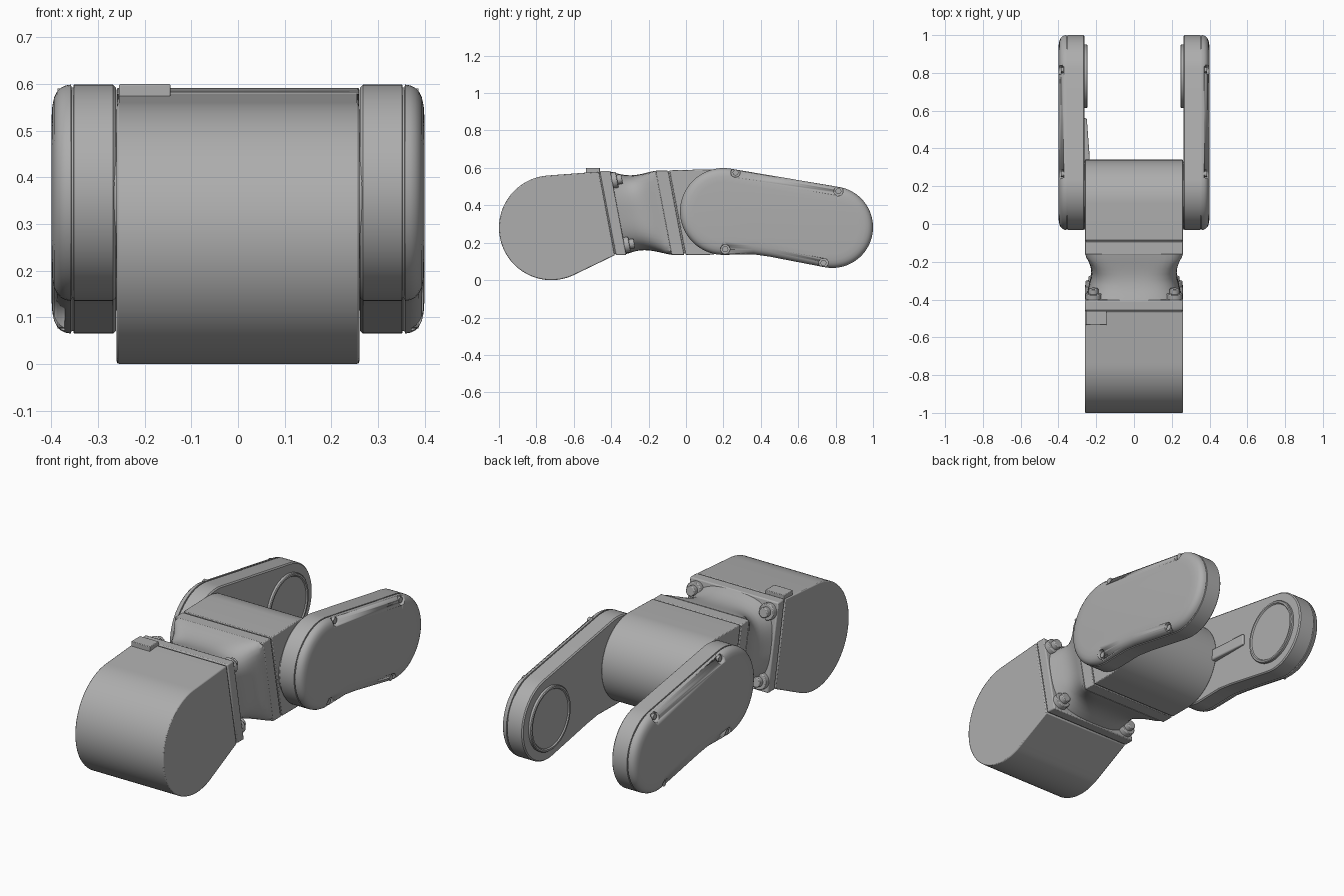
import bpy, bmesh, math
from mathutils import Vector

if "Cube" in bpy.data.objects:
    bpy.data.objects.remove(bpy.data.objects["Cube"])

grey = bpy.data.materials.new("machine_grey")
grey.diffuse_color = (0.42, 0.42, 0.42, 1)
grey.use_nodes = True
grey.node_tree.nodes["Principled BSDF"].inputs["Base Color"].default_value = grey.diffuse_color
SLANT = -0.19          # lean of the joint planes, dy/dz
MID = 0.36             # height of the neck centre


def finish(name, bm, bevel=0.0, angle=30):
    bmesh.ops.remove_doubles(bm, verts=bm.verts, dist=1e-5)
    bmesh.ops.recalc_face_normals(bm, faces=bm.faces)
    me = bpy.data.meshes.new(name)
    bm.to_mesh(me)
    bm.free()
    ob = bpy.data.objects.new(name, me)
    bpy.context.collection.objects.link(ob)
    me.materials.append(grey)
    bpy.context.view_layer.objects.active = ob
    ob.select_set(True)
    bpy.ops.object.shade_smooth_by_angle(angle=math.radians(angle))
    ob.select_set(False)
    if bevel:
        m = ob.modifiers.new("bevel", 'BEVEL')
        m.width, m.segments, m.limit_method = bevel, 2, 'ANGLE'
        m.angle_limit = math.radians(35)
    return ob


def loft(name, rings, **kw):
    """Skin equal-length rings of points and cap both ends."""
    bm = bmesh.new()
    vs = [[bm.verts.new(p) for p in r] for r in rings]
    n = len(vs[0])
    for a, b in zip(vs, vs[1:]):
        for i in range(n):
            bm.faces.new((a[i], a[(i + 1) % n], b[(i + 1) % n], b[i]))
    bm.faces.new(vs[0])
    bm.faces.new(vs[-1])
    return finish(name, bm, **kw)


def prism(name, profile, x0, x1, **kw):
    return loft(name, [[(x, y, z) for y, z in profile] for x in (x0, x1)], **kw)


def rod(name, a, b, r, n=20, **kw):
    a, b = Vector(a), Vector(b)
    q = (b - a).to_track_quat('Z', 'Y')
    ring = [q @ Vector((r * math.cos(2 * math.pi * i / n), r * math.sin(2 * math.pi * i / n), 0)) for i in range(n)]
    return loft(name, [[a + p for p in ring], [b + p for p in ring]], **kw)


def arc(cy, cz, r, a0, a1, n):
    return [(cy + r * math.cos(math.radians(a0 + (a1 - a0) * i / n)),
             cz + r * math.sin(math.radians(a0 + (a1 - a0) * i / n))) for i in range(n + 1)]


def lean(y, z):
    return y + SLANT * (z - MID)


def slab(name, y0, y1, z0, z1, hx, **kw):
    return prism(name, [(lean(y0, z0), z0), (lean(y1, z0), z0), (lean(y1, z1), z1), (lean(y0, z1), z1)], -hx, hx, **kw)


# Rounded motor housing
prism("motor_housing", arc(-0.72, 0.28, 0.28, 94, 297, 48)
      + [(lean(-0.424, 0.133), 0.133), (lean(-0.424, 0.58), 0.58)], -0.26, 0.26, bevel=0.005)

# Mounting flange, with a recessed seam behind it
slab("flange_seam", -0.44, -0.40, 0.14, 0.573, 0.253)
slab("flange", -0.418, -0.362, 0.133, 0.583, 0.26, bevel=0.006)

# Small raised connector on the housing
prism("connector_block", [(-0.535, 0.56), (-0.46, 0.56), (-0.46, 0.6), (-0.535, 0.6)], -0.255, -0.145, bevel=0.003)

# Waisted neck: station = (y, half width, half height, squareness)
rings = []
for y, hx, hz, e in [(-0.37, 0.25, 0.222, 3.0), (-0.345, 0.243, 0.216, 3.0), (-0.32, 0.237, 0.208, 3.1),
                     (-0.29, 0.23, 0.202, 3.2), (-0.26, 0.226, 0.2, 3.5), (-0.23, 0.227, 0.202, 4.2),
                     (-0.2, 0.233, 0.207, 5.5), (-0.17, 0.243, 0.214, 8), (-0.145, 0.253, 0.22, 14),
                     (-0.12, 0.26, 0.225, 30)]:
    ring = []
    for i in range(72):
        t = 2 * math.pi * (i + 0.5) / 72
        c, s = math.cos(t), math.sin(t)
        k = (abs(c) ** e + abs(s) ** e) ** (-1 / e)
        z = MID + hz * k * s
        ring.append((hx * k * c, lean(y, z), z))
    rings.append(ring)
loft("neck", rings, angle=40)

# Corner bolts standing in lugs on the flange
along = Vector((0, 1, -SLANT)).normalized()
for sx in (-1, 1):
    for z in (0.185, 0.53):
        p = Vector((sx * 0.215, lean(-0.37, z), z))
        rod("bolt_lug", p, p + along * 0.035, 0.043, bevel=0.004)
        rod("bolt_head", p, p + along * 0.062, 0.026, bevel=0.004)

# Collar, seam and rounded hub block
slab("collar", -0.12, -0.052, 0.135, 0.585, 0.26, bevel=0.004)
slab("hub_seam", -0.07, -0.03, 0.141, 0.58, 0.255)
prism("hub_block", [(lean(-0.045, 0.587), 0.587), (lean(-0.045, 0.135), 0.135)]
      + arc(0.112, 0.3635, 0.2285, -90, 90, 40), -0.26, 0.26, bevel=0.004)


def arm_outline(d):
    """Side outline of a fork arm, shrunk by d."""
    return (arc(0.2, 0.367, 0.232 - d, 80, 270, 40) + [(0.36, 0.138 + d), (0.45, 0.125 + d)]
            + arc(0.782, 0.283, 0.218 - d, -101, 80, 40))


# Fork arms with softened outer edge, cover seam, pads and screws
steps = [(0.262, 0.006), (0.268, 0), (0.352, 0), (0.353, 0.006), (0.357, 0.006), (0.358, 0),
         (0.37, 0.002), (0.38, 0.007), (0.388, 0.015), (0.394, 0.027), (0.398, 0.045), (0.4, 0.075)]
screws = [((0.265, 0.575), (0.1, 1)), ((0.815, 0.475), (0.17, 1)),
          ((0.21, 0.165), (0, -1)), ((0.735, 0.092), (-0.17, -1))]
for sx, side in ((-1, "left"), (1, "right")):
    arm = loft(side + "_arm", [[(sx * x, y, z) for y, z in arm_outline(d)] for x, d in steps], angle=35)
    for (y, z), (dy, dz) in screws:
        # pocket through the outer rim
        cut = rod("screw_pocket_cutter", (sx * 0.372, y, z), (sx * 0.45, y, z), 0.025)
        cut.hide_render = True
        cut.hide_set(True)
        m = arm.modifiers.new("pocket", 'BOOLEAN')
        m.object, m.solver = cut, 'EXACT'
        rod("screw", (sx * 0.365, y, z), (sx * 0.387, y, z), 0.016, n=12)
    # bearing boss on the inner face, with a raised rim and sunken centre
    n = 48
    rad = [(0.27, 0.168), (0.25, 0.168), (0.246, 0.164), (0.246, 0.155), (0.252, 0.15)]
    loft(side + "_bearing_boss", [[(sx * x, 0.782 + r * math.cos(2 * math.pi * i / n),
                                   0.283 + r * math.sin(2 * math.pi * i / n)) for i in range(n)] for x, r in rad])
    # pivot pad joining arm and hub
    rod(side + "_pivot_pad", (sx * 0.25, 0.15, 0.365), (sx * 0.28, 0.15, 0.365), 0.18, n=40)

# Tapered cable guide on the inside of the left arm
bm = bmesh.new()
low = [bm.verts.new((x, y, 0.31)) for x, y in ((-0.27, 0.2), (-0.235, 0.2), (-0.235, 0.36), (-0.25, 0.56), (-0.27, 0.56))]
top = [bm.verts.new(v.co + Vector((0, 0, 0.06))) for v in low]
bm.faces.new(low)
bm.faces.new(top)
for i in range(5):
    j = (i + 1) % 5
    bm.faces.new((low[i], low[j], top[j], top[i]))
finish("cable_guide", bm, bevel=0.006)
